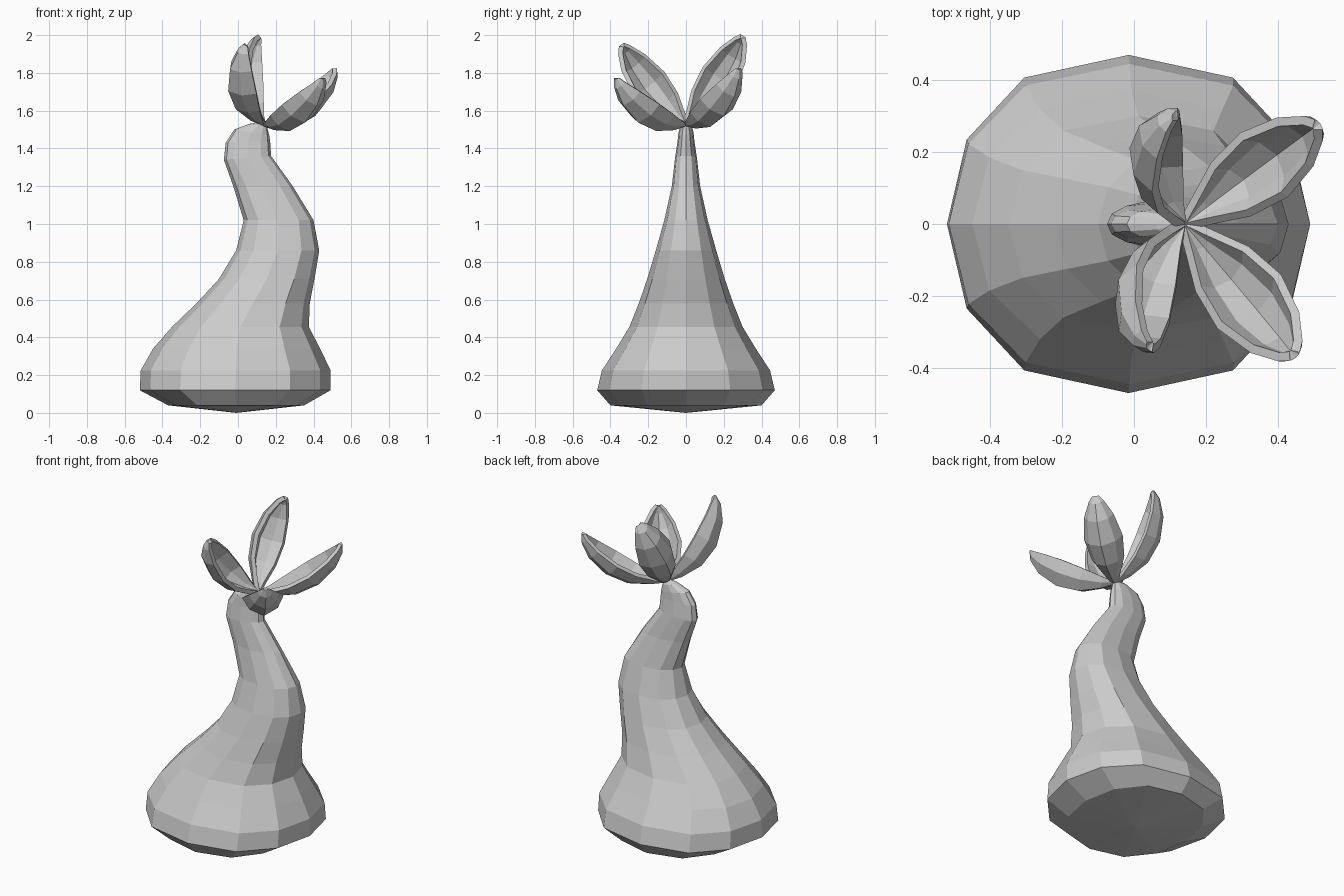
import bpy, bmesh, math
from mathutils import Vector

if "Cube" in bpy.data.objects:
    bpy.data.objects.remove(bpy.data.objects["Cube"])


def make_object(name, bm):
    bmesh.ops.recalc_face_normals(bm, faces=bm.faces)
    mesh = bpy.data.meshes.new(name)
    bm.to_mesh(mesh)
    bm.free()
    ob = bpy.data.objects.new(name, mesh)
    bpy.context.collection.objects.link(ob)
    return ob


def bridge(bm, a, b, closed):
    n = len(a)
    for i in range(n if closed else n - 1):
        j = (i + 1) % n
        bm.faces.new((a[i], a[j], b[j], b[i]))


# Swaying trunk: rings given as left x, left z, right x, right z, half depth
RINGS = [
    (-.37, .04, .35, .04, .40), (-.52, .12, .49, .12, .47),
    (-.515, .225, .49, .225, .445), (-.45, .34, .435, .34, .37),
    (-.35, .455, .375, .455, .30), (-.22, .58, .38, .58, .25),
    (-.10, .71, .405, .71, .205), (-.01, .86, .43, .86, .16),
    (.03, 1.02, .40, 1.02, .115), (-.025, 1.2, .29, 1.2, .075),
    (-.075, 1.34, .175, 1.36, .058), (-.065, 1.43, .17, 1.44, .045),
    (-.02, 1.50, .165, 1.47, .04), (.06, 1.53, .155, 1.51, .03),
]


def build_trunk(sides=12):
    bm = bmesh.new()
    loops = []
    for xl, zl, xr, zr, hy in RINGS:
        loop = []
        for k in range(sides):
            a = 2 * math.pi * k / sides
            c = math.copysign(abs(math.cos(a)) ** .8, math.cos(a))
            f = (c + 1) / 2
            loop.append(bm.verts.new((xl + (xr - xl) * f, hy * math.sin(a),
                                      zl + (zr - zl) * f)))
        loops.append(loop)
    for a, b in zip(loops, loops[1:]):
        bridge(bm, a, b, True)
    # Shallow base cone and rounded top
    for loop, co in ((loops[0], (-.01, 0, 0)), (loops[-1], (.13, 0, 1.545))):
        tip = bm.verts.new(co)
        for k in range(sides):
            bm.faces.new((loop[k], loop[(k + 1) % sides], tip))
    return make_object("trunk", bm)


# Cupped petals: position along chord, relative width, relative keel depth
STATIONS = [(0, .08, 0), (.12, .36, .42), (.32, .82, .87), (.56, 1, 1),
            (.8, .74, .76), (.95, .34, .36), (1, .1, .05)]
SECTION = [(-1, .25), (-.68, .72), (0, 1), (.68, .72), (1, .25)]


def build_petal(name, tip, bulge, depth, half_width):
    base = Vector((.14, 0, 1.53))
    chord = Vector(tip) - base
    d = chord.normalized()
    n = Vector(bulge)
    n = (n - n.dot(d) * d).normalized()
    s = d.cross(n)
    bm = bmesh.new()
    rows = []
    for t, w, k in STATIONS:
        rows.append([bm.verts.new(base + chord * t + s * (u * w * half_width)
                                  + n * (v * k * depth)) for u, v in SECTION])
    for a, b in zip(rows, rows[1:]):
        bridge(bm, a, b, False)
    ob = make_object(name, bm)
    mod = ob.modifiers.new("thickness", 'SOLIDIFY')
    mod.thickness = .025
    mod.offset = 0
    return ob


build_trunk()
build_petal("petal_back_left", (.12, .295, 1.99), (-1, .35, -.2), .14, .10)
build_petal("petal_front_left", (.05, -.335, 1.945), (-1, -.4, -.2), .145, .10)
build_petal("petal_back_right", (.505, .27, 1.825), (.12, .1, -1), .135, .10)
build_petal("petal_front_right", (.44, -.36, 1.775), (.12, -.12, -1), .135, .105)
